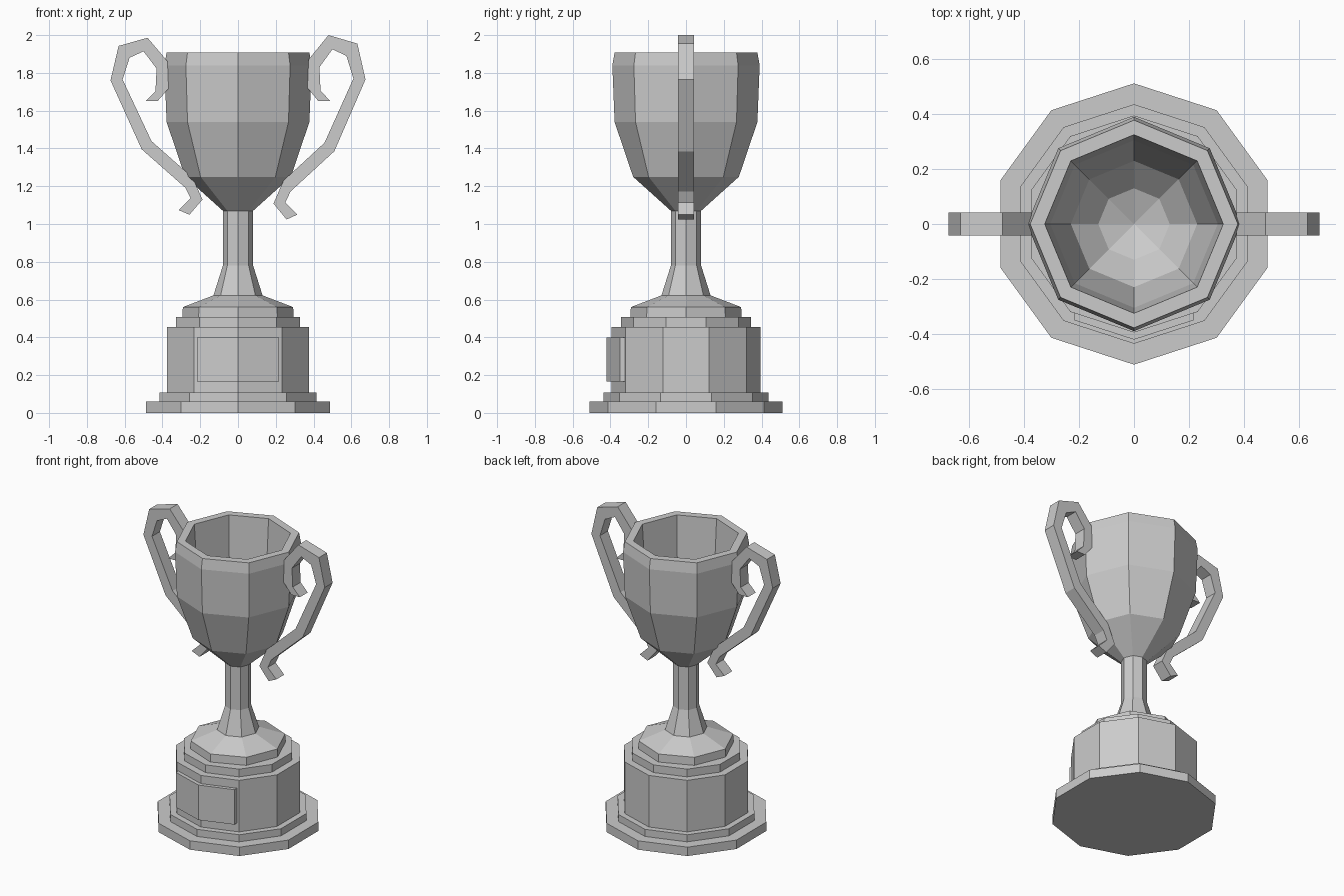
import bpy, bmesh
from math import pi, sin, cos

if "Cube" in bpy.data.objects:
    bpy.data.objects.remove(bpy.data.objects["Cube"])


def finish(name, bm):
    bmesh.ops.recalc_face_normals(bm, faces=bm.faces)
    mesh = bpy.data.meshes.new(name)
    bm.to_mesh(mesh)
    bm.free()
    bpy.context.collection.objects.link(bpy.data.objects.new(name, mesh))


def lathe(name, profile, sides):
    """Spin (radius, z) points around z, one corner on the y axis."""
    bm = bmesh.new()
    rings = []
    for r, z in profile:
        if r == 0:
            rings.append([bm.verts.new((0, 0, z))] * sides)
        else:
            rings.append([bm.verts.new((r * cos(pi / 2 + 2 * pi * i / sides),
                                        r * sin(pi / 2 + 2 * pi * i / sides), z))
                          for i in range(sides)])
    for a, b in zip(rings, rings[1:]):
        for i in range(sides):
            j = (i + 1) % sides
            bm.faces.new(list(dict.fromkeys((a[i], a[j], b[j], b[i]))))
    for ring in (rings[0], rings[-1]):
        if ring[0] is not ring[1]:
            bm.faces.new(ring)
    finish(name, bm)


# Stepped ten-sided base
for name, r, z0, z1 in [("base_plate", .512, 0, .06), ("base_step", .436, .06, .108),
                        ("base_drum", .395, .108, .455), ("drum_cap", .345, .455, .507)]:
    lathe(name, [(r, z0), (r, z1)], 10)

# Eight-sided foot, stem and hollow bowl
lathe("foot_and_stem", [(.295, .507), (.292, .56), (.13, .622), (.08, .78), (.08, 1.08)], 8)
lathe("cup_bowl", [(0, 1.07), (.08, 1.07), (.28, 1.25), (.378, 1.54), (.39, 1.84),
                   (.378, 1.908), (.325, 1.908), (.305, 1.6), (.23, 1.3), (.13, 1.2),
                   (0, 1.15)], 8)

# Plaque folded over the front corner of the drum
bm = bmesh.new()
outline = [(-.218, -.35), (0, -.421), (.218, -.35), (.218, -.322), (0, -.393), (-.218, -.322)]
low, high = [[bm.verts.new((x, y, z)) for x, y in outline] for z in (.165, .4)]
for i in range(6):
    j = (i + 1) % 6
    bm.faces.new((low[i], low[j], high[j], high[i]))
for v in (low, high):
    bm.faces.new((v[0], v[1], v[4], v[5]))
    bm.faces.new((v[1], v[2], v[3], v[4]))
finish("plaque", bm)

# Curled handles: outer and inner edge (x, z) at each bend
BENDS = [(.426, 1.65, .49, 1.65), (.368, 1.72, .437, 1.705), (.373, 1.87, .431, 1.83),
         (.479, 2.0, .5, 1.925), (.632, 1.955, .574, 1.89), (.675, 1.765, .611, 1.77),
         (.51, 1.385, .458, 1.43), (.278, 1.172, .241, 1.23), (.251, 1.114, .188, 1.108),
         (.315, 1.05, .257, 1.024)]


def handle(name, side, stretch):
    bm = bmesh.new()
    w = .042
    rings = []
    for xo, zo, xi, zi in BENDS:
        rings.append([bm.verts.new((side * x, y, 1.65 + (z - 1.65) * stretch))
                      for x, y, z in ((xo, -w, zo), (xo, w, zo), (xi, w, zi), (xi, -w, zi))])
    for a, b in zip(rings, rings[1:]):
        for i in range(4):
            j = (i + 1) % 4
            bm.faces.new((a[i], a[j], b[j], b[i]))
    bm.faces.new(rings[0])
    bm.faces.new(rings[-1])
    finish(name, bm)


handle("right_handle", 1, 1)
handle("left_handle", -1, .96)
